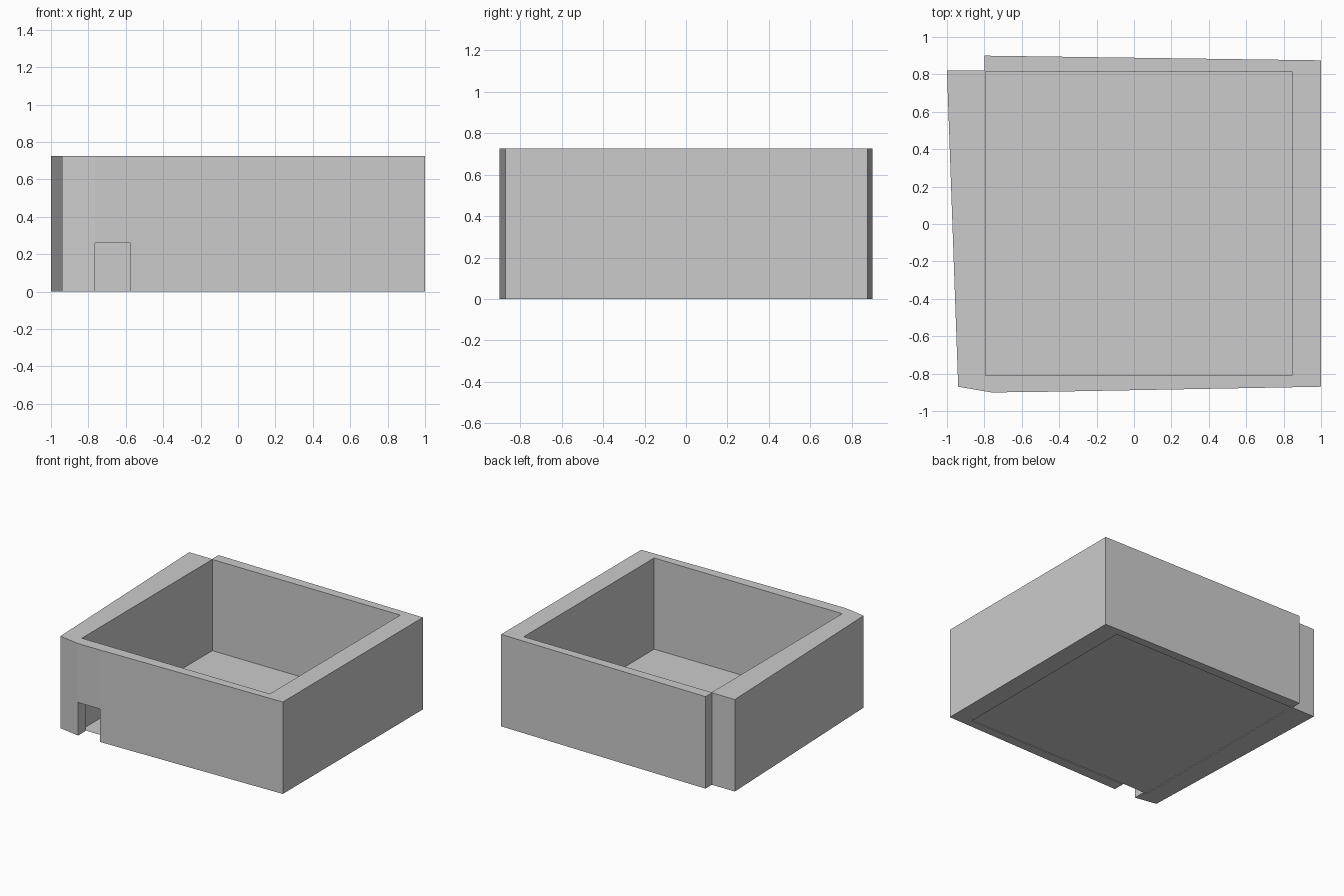
import bpy, bmesh

if "Cube" in bpy.data.objects:
    bpy.data.objects.remove(bpy.data.objects["Cube"])

HEIGHT = 0.725
INNER = (-0.795, 0.845, -0.81, 0.815)  # x0, x1, y0, y1 of the room


def prism(name, outline, z0, z1):
    """Extrude a flat outline from z0 to z1 (a plain sheet if z0 == z1)."""
    bm = bmesh.new()
    face = bm.faces.new([bm.verts.new((x, y, z0)) for x, y in outline])
    if z1 > z0:
        top = bmesh.ops.extrude_face_region(bm, geom=[face], use_keep_orig=True)
        verts = [v for v in top["geom"] if isinstance(v, bmesh.types.BMVert)]
        bmesh.ops.translate(bm, verts=verts, vec=(0, 0, z1 - z0))
        bmesh.ops.recalc_face_normals(bm, faces=bm.faces)
    mesh = bpy.data.meshes.new(name)
    bm.to_mesh(mesh)
    bm.free()
    obj = bpy.data.objects.new(name, mesh)
    bpy.context.collection.objects.link(obj)
    return obj


def rect(x0, x1, y0, y1):
    return [(x0, y0), (x1, y0), (x1, y1), (x0, y1)]


def cut(obj, cutter):
    mod = obj.modifiers.new("cut", 'BOOLEAN')
    mod.operation = 'DIFFERENCE'
    mod.solver = 'EXACT'
    mod.object = cutter
    bpy.context.view_layer.objects.active = obj
    bpy.ops.object.modifier_apply(modifier=mod.name)
    bpy.data.objects.remove(cutter)


# Uneven outer walls with a step at the back left corner
walls = prism("walls", [(-0.94, -0.87), (-0.765, -0.90), (-0.575, -0.899),
                        (1, -0.87), (1, 0.875), (-0.80, 0.90),
                        (-0.80, 0.82), (-1, 0.82)], 0, HEIGHT)

# Open room and the front doorway
cut(walls, prism("room_cutter", rect(*INNER), -0.5, HEIGHT + 0.5))
cut(walls, prism("door_cutter", rect(-0.765, -0.575, -1.2, -0.6), -0.5, 0.26))

# Thin floor sheet
prism("floor", rect(*INNER), 0.006, 0.006)
